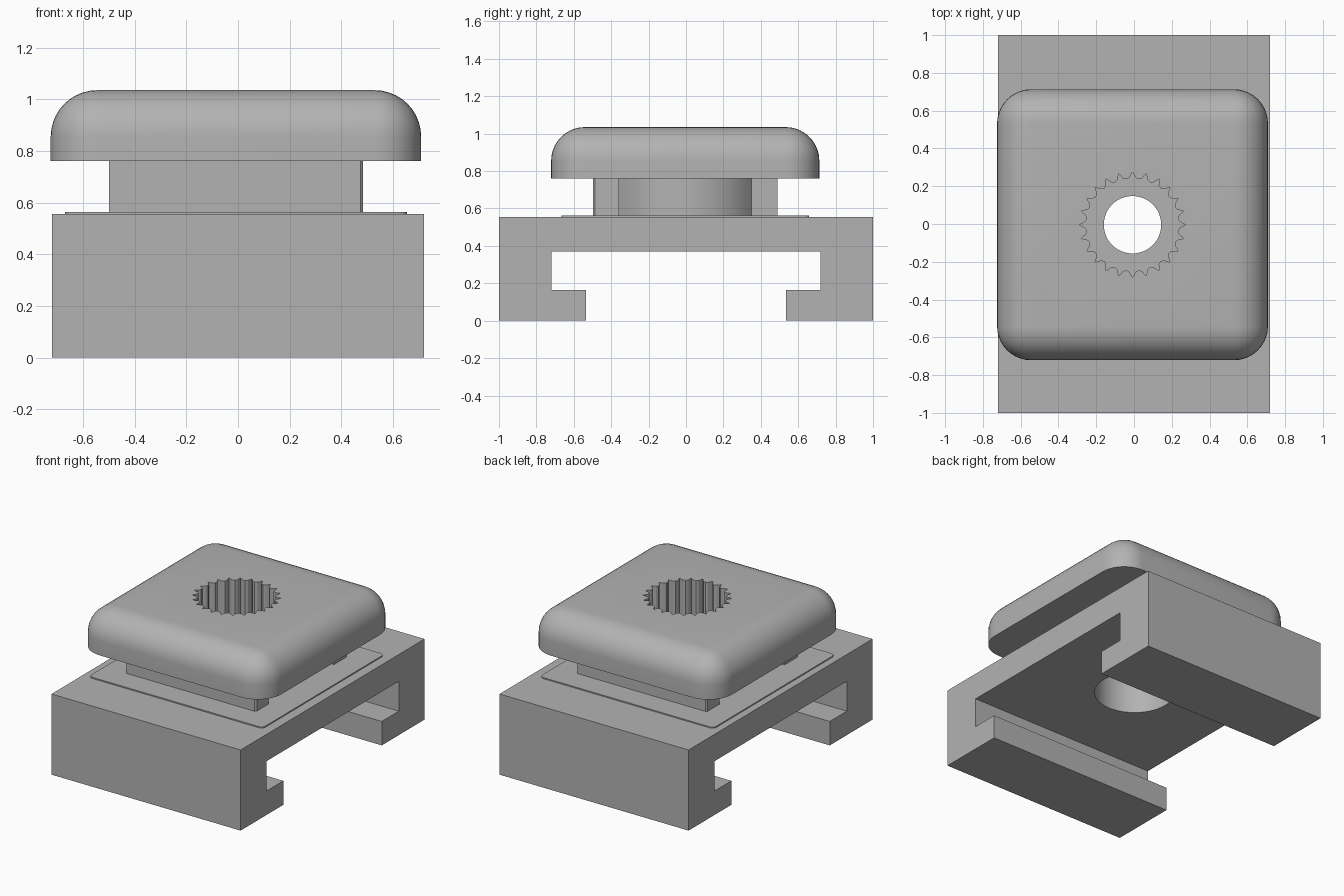
import bpy, bmesh
from math import sin, cos, pi, sqrt

if "Cube" in bpy.data.objects:
    bpy.data.objects.remove(bpy.data.objects["Cube"], do_unlink=True)

grey = bpy.data.materials.new("plain grey")
grey.use_nodes = True
colour = (0.45, 0.45, 0.45, 1)
grey.diffuse_color = colour
grey.node_tree.nodes["Principled BSDF"].inputs["Base Color"].default_value = colour

CX, CY = -0.008, -0.004    # axis of the upper parts


def finish(name, bm):
    bmesh.ops.recalc_face_normals(bm, faces=bm.faces)
    mesh = bpy.data.meshes.new(name)
    bm.to_mesh(mesh)
    bm.free()
    mesh.materials.append(grey)
    ob = bpy.data.objects.new(name, mesh)
    bpy.context.collection.objects.link(ob)
    return ob


def prism(outline, low, high, along_x=False):
    """Extrude a flat outline from low to high."""
    bm = bmesh.new()
    place = (lambda p: (low, p[0], p[1])) if along_x else (lambda p: (p[0] + CX, p[1] + CY, low))
    face = bm.faces.new([bm.verts.new(place(p)) for p in outline])
    new = bmesh.ops.extrude_face_region(bm, geom=[face])["geom"]
    shift = (high - low, 0, 0) if along_x else (0, 0, high - low)
    bmesh.ops.translate(bm, vec=shift, verts=[v for v in new if isinstance(v, bmesh.types.BMVert)])
    return bm


def square(h):
    return [(-h, -h), (h, -h), (h, h), (-h, h)]


def ring(radii, count):
    return [(radii[i % len(radii)] * cos(2 * pi * i / count),
             radii[i % len(radii)] * sin(2 * pi * i / count)) for i in range(count)]


def round_edges(bm, radius, steps, top):
    """Round the upright edges, and the top rim if asked."""
    zmax = max(v.co.z for v in bm.verts)
    picked = []
    for e in bm.edges:
        a, b = (v.co.z for v in e.verts)
        if abs(a - b) > 1e-4 or (top and min(a, b) > zmax - 1e-4):
            picked.append(e)
    bmesh.ops.bevel(bm, geom=picked, offset=radius, segments=steps, profile=0.5, affect='EDGES')


def cut(ob, cutters):
    bpy.context.view_layer.objects.active = ob
    for c in cutters:
        mod = ob.modifiers.new("cut", 'BOOLEAN')
        mod.operation, mod.solver, mod.object = 'DIFFERENCE', 'EXACT', c
        bpy.ops.object.modifier_apply(modifier=mod.name)


# Channel-shaped base with inward lips
half = [(1, 0), (1, 0.555), (-1, 0.555), (-1, 0), (-0.535, 0), (-0.535, 0.165),
        (-0.72, 0.165), (-0.72, 0.37), (0.72, 0.37), (0.72, 0.165), (0.535, 0.165), (0.535, 0)]
base = finish("base_channel", prism(half, -0.72, 0.72, along_x=True))

# Thin raised pad
bm = prism(square(0.662), 0.555, 0.563)
round_edges(bm, 0.03, 4, False)
pad = finish("raised_pad", bm)

# Neck: square posts with a round core showing between them on each side
core, edge, notch = 0.42, 0.492, 0.355
start = sqrt(core ** 2 - notch ** 2)
side = [(edge - 0.01, -edge), (edge, -edge + 0.01), (edge, -notch)]
for i in range(17):
    y = -notch + 2 * notch * i / 16
    side.append((max(start, sqrt(core ** 2 - y ** 2)), y))
side += [(edge, notch), (edge, edge)]
neck = finish("neck", prism(side + [(-x, -y) for x, y in side], 0.563, 0.76))

# Cap with rounded corners and top rim
bm = prism(square(0.717), 0.76, 1.035)
round_edges(bm, 0.18, 10, True)
cap = finish("cap", bm)

# Lower bore, through hole and toothed socket
bore = finish("bore_cutter", prism(ring([0.256], 64), 0.2, 0.63))
hole = finish("hole_cutter", prism(ring([0.152], 48), 0.5, 0.9))
socket = finish("socket_cutter", prism(ring([0.28, 0.25, 0.243, 0.25], 96), 0.72, 1.2))
cut(base, [bore])
cut(pad, [bore])
cut(neck, [bore, hole, socket])
cut(cap, [socket])
for c in (bore, hole, socket):
    bpy.data.objects.remove(c, do_unlink=True)

# Smooth curves, sharp edges
bpy.ops.object.select_all(action='DESELECT')
for ob in (base, pad, neck, cap):
    ob.select_set(True)
bpy.context.view_layer.objects.active = cap
bpy.ops.object.shade_smooth_by_angle(angle=pi / 6)
